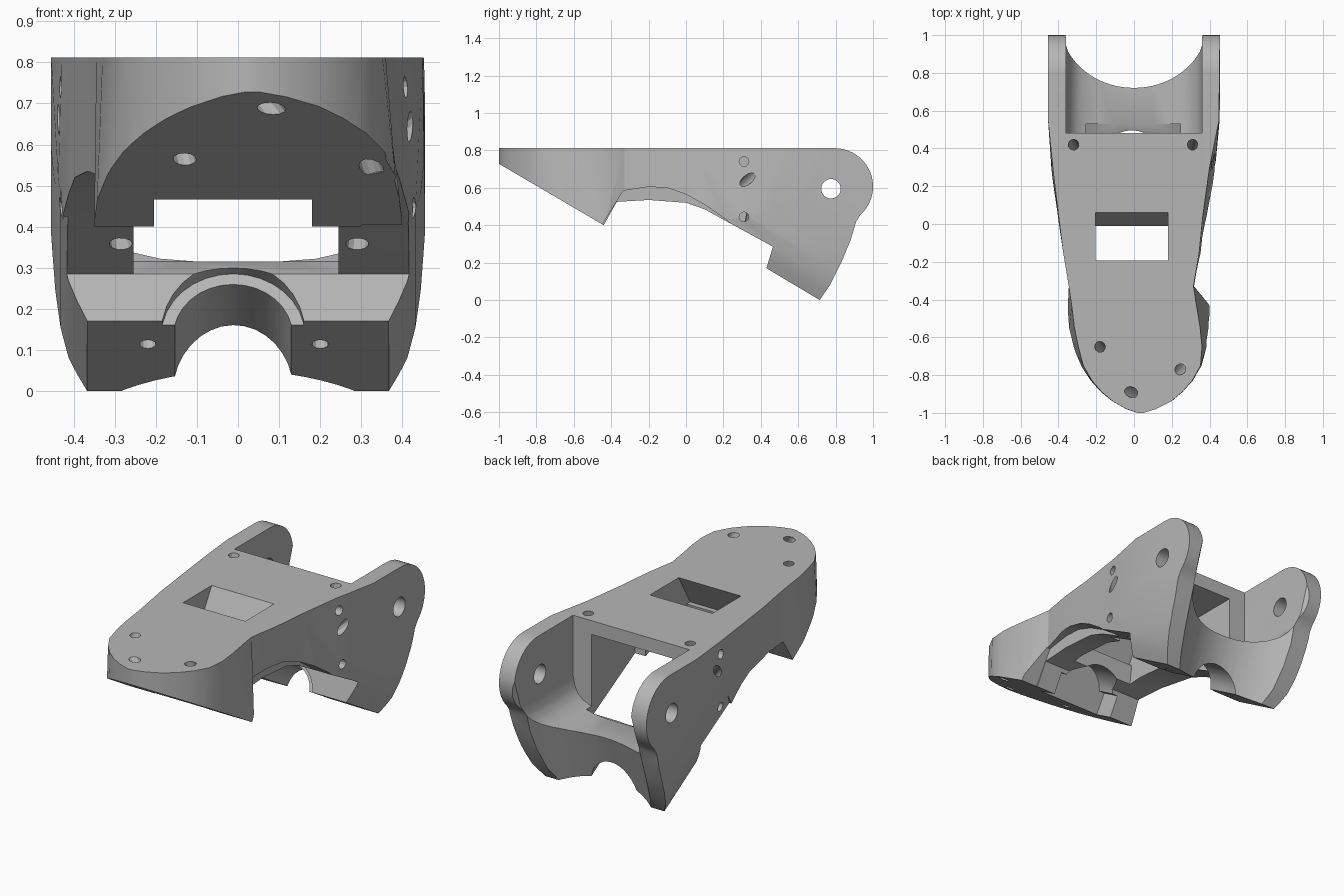
import bpy, bmesh, math
from mathutils import Vector

cube = bpy.data.objects.get("Cube")
if cube:
    bpy.data.objects.remove(cube)

grey = bpy.data.materials.new("plain_grey")
grey.use_nodes = True
COLOUR = (0.47, 0.47, 0.47, 1)
grey.diffuse_color = COLOUR
grey.node_tree.nodes["Principled BSDF"].inputs["Base Color"].default_value = COLOUR


def loft(name, rings):
    """Closed solid through rings with equal point counts."""
    bm = bmesh.new()
    loops = [[bm.verts.new(p) for p in ring] for ring in rings]
    n = len(loops[0])
    for low, high in zip(loops, loops[1:]):
        for i in range(n):
            j = (i + 1) % n
            bm.faces.new((low[i], low[j], high[j], high[i]))
    bm.faces.new(loops[0][::-1])
    bm.faces.new(loops[-1])
    bmesh.ops.recalc_face_normals(bm, faces=bm.faces[:])
    mesh = bpy.data.meshes.new(name)
    bm.to_mesh(mesh)
    bm.free()
    mesh.materials.append(grey)
    obj = bpy.data.objects.new(name, mesh)
    bpy.context.collection.objects.link(obj)
    return obj


def prism(name, points, axis, a, b):
    """Extrude a 2D profile along x (y,z points) or y (x,z points)."""
    place = {"x": lambda p, t: (t, p[0], p[1]),
             "y": lambda p, t: (p[0], t, p[1])}[axis]
    return loft(name, [[place(p, t) for p in points] for t in (a, b)])


def rod(name, start, end, radius, sides=24):
    start, end = Vector(start), Vector(end)
    turn = (end - start).to_track_quat("Z", "Y")
    circle = [turn @ Vector((radius * math.cos(i * math.tau / sides),
                             radius * math.sin(i * math.tau / sides), 0))
              for i in range(sides)]
    return loft(name, [[c + p for c in circle] for p in (start, end)])


def arc(cy, cz, r, start, end, steps):
    return [(cy + r * math.cos(math.radians(start + (end - start) * i / steps)),
             cz + r * math.sin(math.radians(start + (end - start) * i / steps)))
            for i in range(steps + 1)]


def combine(body, tool, operation="DIFFERENCE"):
    tool.hide_render = True
    mod = body.modifiers.new(operation.lower(), "BOOLEAN")
    mod.operation, mod.solver, mod.object = operation, "EXACT", tool
    bpy.context.view_layer.objects.active = body
    bpy.ops.object.modifier_apply(modifier=mod.name)
    bpy.data.objects.remove(tool)


# Flared plan outline: y, left top, left low, right top, right low
PLAN = [(1.1, -.455, -.455, .455, .455), (.55, -.455, -.455, .45, .455),
        (.3, -.43, -.44, .40, .43), (.05, -.40, -.405, .365, .395),
        (-.15, -.375, -.375, .345, .36), (-.33, -.345, -.345, .315, .32),
        (-.43, -.33, -.35, .33, .40), (-.55, -.315, -.347, .35, .40),
        (-.65, -.295, -.328, .36, .392), (-.75, -.268, -.288, .352, .362),
        (-.83, -.222, -.235, .308, .315), (-.89, -.17, -.18, .255, .26),
        (-.94, -.11, -.115, .195, .2), (-.98, -.04, -.045, .115, .12), (-1, .02, .02, .05, .05)]


def plan_ring(left, right, z):
    return [(r[left], r[0], z) for r in PLAN] + [(r[right], r[0], z) for r in reversed(PLAN)]


body = loft("bracket_body", [plan_ring(2, 4, -.1), plan_ring(2, 4, .42), plan_ring(1, 3, .812)])

# Side silhouette with rounded arm ends
side = [(-1.1, .9), (-1.1, .787), (-.44, .40), (-.37, .525), (-.2, .535), (0, .52),
        (.1, .485), (.2, .43), (.465, .285), (.43, .17), (.715, 0),
        (.77, .08), (.83, .2), (.88, .32), (.91, .42)]
side += arc(.795, .607, .205, -48, 90, 20) + [(.795, .9)]
combine(body, prism("side_shape", side, "x", -.6, .6), "INTERSECT")

# Lower flanks rounded along the sloping axis
along, up = Vector((0, .857, -.514)), Vector((0, .514, .857))
corner = Vector((0, .43, .17))
flank = [(.355, -.03), (.367, 0), (.392, .05), (.413, .1), (.432, .18),
         (.445, .28), (.457, .45), (.6, .45), (.6, -.03)]
for s in (-1, 1):
    rings = [[corner + along * t + up * u + Vector((s * x, 0, 0)) for x, u in flank] for t in (-.32, 1)]
    combine(body, loft("flank_rounding", rings))

# Gap between the arms, with a dished floor
dish = [(.36, 1), (.36, .48), (.348, .42), (.33, .385), (.3, .357), (.255, .337), (.19, .322), (.1, .315)]
trough = dish + [(-x, z) for x, z in reversed(dish)]
combine(body, prism("arm_gap", trough, "y", .483, 1.2))

# Hollow back of the lower cradle
foot, lean = Vector((0, .642 + .48, 0)), Vector((0, .33, 1))
combine(body, rod("cradle_hollow", foot - lean * .3, foot + lean * .7, .48, 72))

# Inner cavity below the top plate, wide at the back and narrow in the middle
wide = [(.1, .25), (.1, .735), (.53, .735), (.53, .315), (.465, .285), (.45, .25)]
combine(body, prism("rear_cavity", wide, "x", -.255, .245))
narrow = [(-.31, .3), (-.26, .66), (-.02, .69), (.15, .69), (.15, .3)]
combine(body, prism("middle_cavity", narrow, "x", -.205, .18))

# Raised edge of the right flank opening
flank_cut = [(-.45, .4), (-.335, .585), (-.2, .605), (-.1, .6), (0, .565),
             (.1, .51), (.2, .44), (.25, .4)]
combine(body, prism("flank_opening", flank_cut, "x", .3, .6))

# Sloping window through the top plate
window = [(-.13, .92), (.123, .92), (-.04, .638), (-.293, .638)]
combine(body, prism("top_window", window, "x", -.205, .18))

# Arched seats along the sloping axis
seat = corner - up * .03 + Vector((-.012, 0, 0))
combine(body, rod("cradle_arch", seat - along * .2, seat + along * .5, .145, 32))
combine(body, rod("cradle_arch_step", seat - along * .2, seat + along * .018, .175, 32))

nose = Vector((-.012, -.44, .40))
slot = [nose + along * a + up * u for a, u in ((-.13, -.15), (.25, -.15), (.25, .12), (-.13, .12))]
combine(body, prism("nose_slot", [(p.y, p.z) for p in slot], "x", -.205, .18))
crown = nose + up * .06
combine(body, rod("nose_arch", crown - along * .13, crown + along * .25, .17, 32))

# Arm pivot and slanted screw holes
combine(body, rod("pivot_hole", (-.6, .775, .595), (.6, .775, .595), .052, 32))
SCREWS = [((-.32, .42, .812), (-.285, .33, .35)), ((.31, .42, .812), (.29, .33, .35)),
          ((-.18, -.65, .812), (-.13, -.72, .565)), ((.245, -.77, .812), (.32, -.69, .56)),
          ((-.015, -.89, .812), (.08, -.93, .69))]
for top, low in SCREWS:
    top, low = Vector(top), Vector(low)
    reach = (top - low).normalized() * .04
    combine(body, rod("top_screw_hole", low - reach, top + reach, .028, 12))
for s in (-1, 1):
    for y, z, tilt in ((.31, .74, 0), (.31, .445, 0), (.335, .65, .12)):
        combine(body, rod("side_screw_hole", (s * .3, y - tilt, z - tilt), (s * .55, y + tilt, z + tilt), .026, 12))
    base = Vector((s * .21 - .01, .525, .115))
    combine(body, rod("cradle_screw_hole", base - up * .1, base + up * .09, .02, 12))

# Smooth curved walls with crisp edges
for o in bpy.context.selected_objects:
    o.select_set(False)
body.select_set(True)
bpy.context.view_layer.objects.active = body
bpy.ops.object.shade_smooth_by_angle(angle=math.radians(28))
